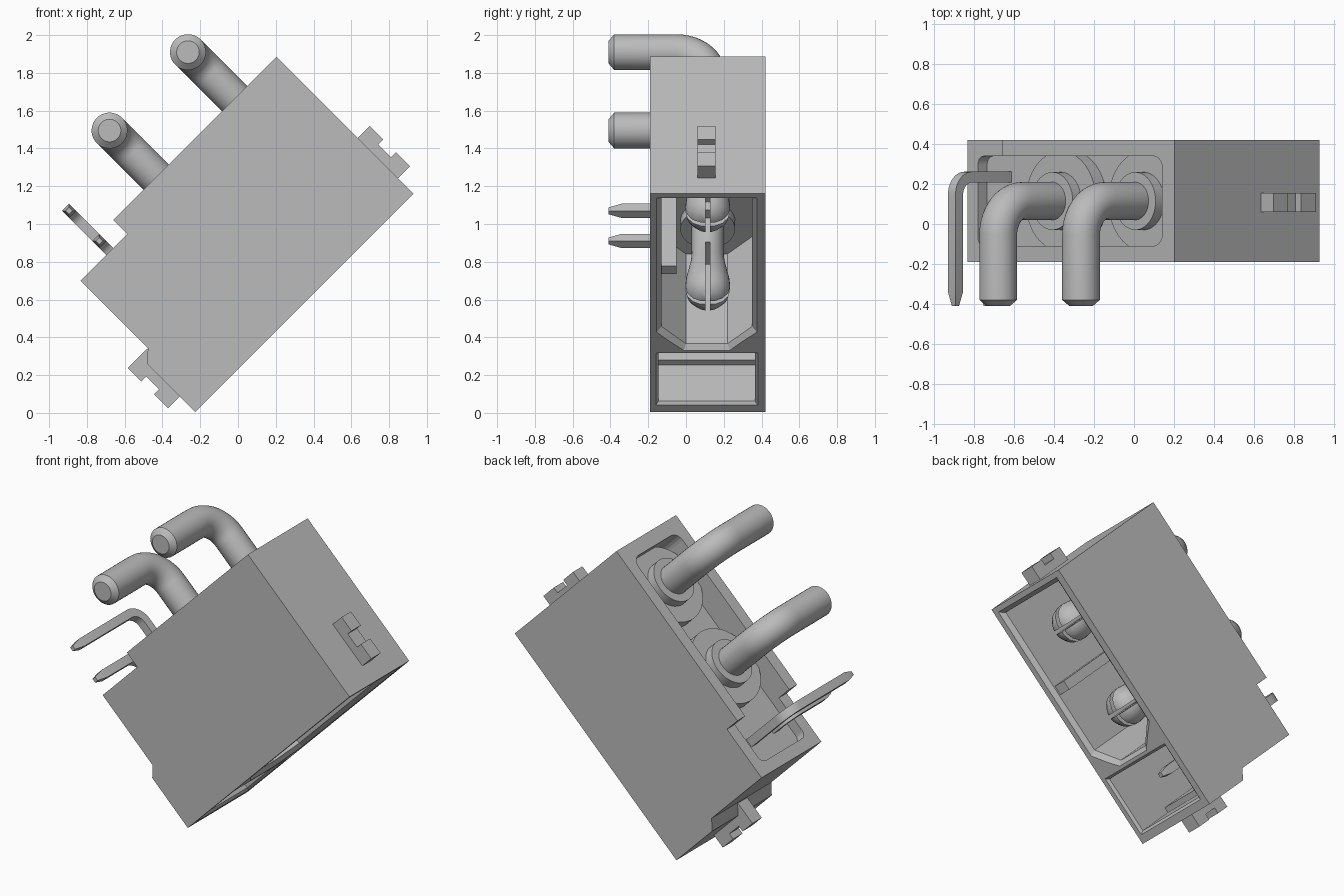
import bpy, bmesh
from math import sin, cos, pi, radians
from mathutils import Matrix

if "Cube" in bpy.data.objects:
    bpy.data.objects.remove(bpy.data.objects["Cube"])

grey = bpy.data.materials.new("light_grey")
grey.use_nodes = True
COL = (0.5, 0.5, 0.5, 1)
grey.diffuse_color = COL
grey.node_tree.nodes["Principled BSDF"].inputs["Base Color"].default_value = COL

# Parts are built upright (opening down), then leaned over by this turn
LEAN = Matrix.Rotation(radians(-45), 4, 'Y')
FRONT, BACK, MID = -0.19, 0.42, 0.115
MOUTH, TOP = 0.163, 1.19
PIN_U = (0.576, 1.163)


def loft(name, rings, smooth=False):
    """Skin a stack of equal-length rings and close both ends."""
    bm = bmesh.new()
    loops = [[bm.verts.new(p) for p in ring] for ring in rings]
    n = len(loops[0])
    for a, b in zip(loops, loops[1:]):
        for i in range(n):
            j = (i + 1) % n
            bm.faces.new((a[i], a[j], b[j], b[i]))
    bm.faces.new(loops[0])
    bm.faces.new(loops[-1])
    bmesh.ops.recalc_face_normals(bm, faces=bm.faces)
    mesh = bpy.data.meshes.new(name)
    bm.to_mesh(mesh)
    bm.free()
    mesh.materials.append(grey)
    ob = bpy.data.objects.new(name, mesh)
    bpy.context.collection.objects.link(ob)
    ob.matrix_world = LEAN
    if smooth:
        select(ob)
        bpy.ops.object.shade_smooth_by_angle(angle=radians(35))
    return ob


def select(ob):
    bpy.ops.object.select_all(action='DESELECT')
    ob.select_set(True)
    bpy.context.view_layer.objects.active = ob


def side_prism(name, outline, y0, y1):
    return loft(name, [[(u, y, w) for u, w in outline] for y in (y0, y1)])


def box(name, u0, u1, y0, y1, w0, w1):
    return side_prism(name, [(u0, w0), (u1, w0), (u1, w1), (u0, w1)], y0, y1)


def cut(ob, cutter):
    bpy.context.view_layer.update()
    mod = ob.modifiers.new("cut", 'BOOLEAN')
    mod.operation, mod.solver, mod.object = 'DIFFERENCE', 'EXACT', cutter
    select(ob)
    bpy.ops.object.modifier_apply(modifier=mod.name)
    bpy.data.objects.remove(cutter)


def cavity(outline, depth, lip):
    """Cutter with a flared mouth."""
    us, ys = zip(*outline)
    cu, cy = (min(us) + max(us)) / 2, (min(ys) + max(ys)) / 2
    hu, hy = max(us) - cu, max(ys) - cy

    def ring(grow, w):
        return [(cu + (u - cu) * (1 + grow / hu), cy + (y - cy) * (1 + grow / hy), w)
                for u, y in outline]
    return loft("cutter", [ring(lip * 2, MOUTH - lip), ring(0, MOUTH + lip), ring(0, depth)])


def rect(u0, u1, y0, y1):
    return [(u0, y0), (u1, y0), (u1, y1), (u0, y1)]


def bent_pin(name, u, y, stem, top, bend, end, sides, smooth):
    """Upright stem of (height, radius) pairs, a bend to the front, then the end."""
    r = stem[-1][1]
    path = [(y, w, rad, 0) for w, rad in stem]
    steps = 10
    for i in range(steps + 1):
        a = pi / 2 * i / steps
        path.append((y - bend + bend * cos(a), top - bend + bend * sin(a), r, a))
    path += [(ey, top, rad, pi / 2) for ey, rad in end]
    rings = []
    for cy, cw, rad, a in path:
        ring = []
        for k in range(sides):
            t = 2 * pi * (k + 0.5) / sides
            n = rad * sin(t)
            ring.append((u + rad * cos(t), cy + n * cos(a), cw + n * sin(a)))
        rings.append(ring)
    return loft(name, rings, smooth)


def disc(name, u, r, w0, w1):
    rings = [[(u + r * cos(2 * pi * k / 40), MID + r * sin(2 * pi * k / 40), w)
              for k in range(40)] for w in (w0, w1)]
    return loft(name, rings, True)


# Housing shell with stepped back and chamfered end
housing = side_prism("housing", [
    (-0.156, MOUTH), (1.478, MOUTH), (1.478, TOP), (0.255, TOP),
    (0.255, 1.085), (-0.095, 1.085), (-0.095, 0.58), (-0.156, 0.523)], FRONT, BACK)

# Power cavity with two chamfered corners
cut(housing, cavity([(0.33, 0.0), (0.33, 0.22), (0.46, 0.35), (1.42, 0.35),
                     (1.42, -0.13), (0.46, -0.13)], 0.86, 0.025))
# Signal cavity, narrower further in
cut(housing, cavity(rect(-0.09, 0.27, -0.145, 0.365), 0.45, 0.015))
cut(housing, box("cutter", -0.055, 0.27, -0.145, 0.365, 0.44, 0.86))

# Rounded recess in the back
corners = [(1.33, 0.28, 0), (0.02, 0.3, 1), (0.02, -0.07, 2), (1.33, -0.05, 3)]
outline = []
for cu, cy, q in corners:
    rad = 0.06 if q in (0, 3) else 0.04
    outline += [(cu + rad * cos(pi / 2 * (q + i / 5)), cy + rad * sin(pi / 2 * (q + i / 5)))
                for i in range(6)]
cut(housing, loft("cutter", [[(u, y, w) for u, y in outline] for w in (1.02, 1.3)]))

# Keying rib inside the power cavity
box("keying_rib", 0.84, 0.90, -0.15, -0.05, 0.2, 0.88)

# Notched latches on both ends
for name, base, s in (("upper_latch", 1.47, 1), ("lower_latch", -0.099, -1)):
    tip = 1.568 if s > 0 else -0.245
    dip = tip - s * 0.038
    side_prism(name, [(base, 0.58), (tip, 0.58), (tip, 0.48), (dip, 0.48), (dip, 0.385),
                      (tip, 0.385), (tip, 0.28), (base, 0.28)], 0.06, 0.155)

# Power pins with split tips, bosses and collars
for i, u in enumerate(PIN_U):
    tag = ("lower", "upper")[i]
    pin = bent_pin(tag + "_power_pin", u, MID,
                   [(0.25, 0.04), (0.27, 0.08), (0.31, 0.11), (0.36, 0.12), (0.42, 0.115),
                    (0.55, 0.09), (0.62, 0.085), (0.86, 0.085), (0.9, 0.095)],
                   1.538, 0.17, [(-0.38, 0.095), (-0.41, 0.06)], 32, True)
    cut(pin, box("cutter", u - 0.2, u + 0.2, MID - 0.0125, MID + 0.0125, 0.2, 0.62))
    cut(pin, box("cutter", u - 0.0125, u + 0.0125, MID - 0.2, MID + 0.2, 0.2, 0.62))
    disc(tag + "_inner_collar", u, 0.145, 0.8, 0.88)
    disc(tag + "_boss", u, 0.25, 1.0, 1.095)
    disc(tag + "_collar", u, 0.145, 1.05, 1.155)

# Square signal pins, bent to the front
for name, y, top in (("outer_signal_pin", 0.235, 1.389), ("inner_signal_pin", 0.01, 1.163)):
    bent_pin(name, 0.124, y, [(0.4, 0.018), (0.47, 0.038)], top, 0.09,
             [(-0.34, 0.038), (-0.41, 0.018)], 4, True)
